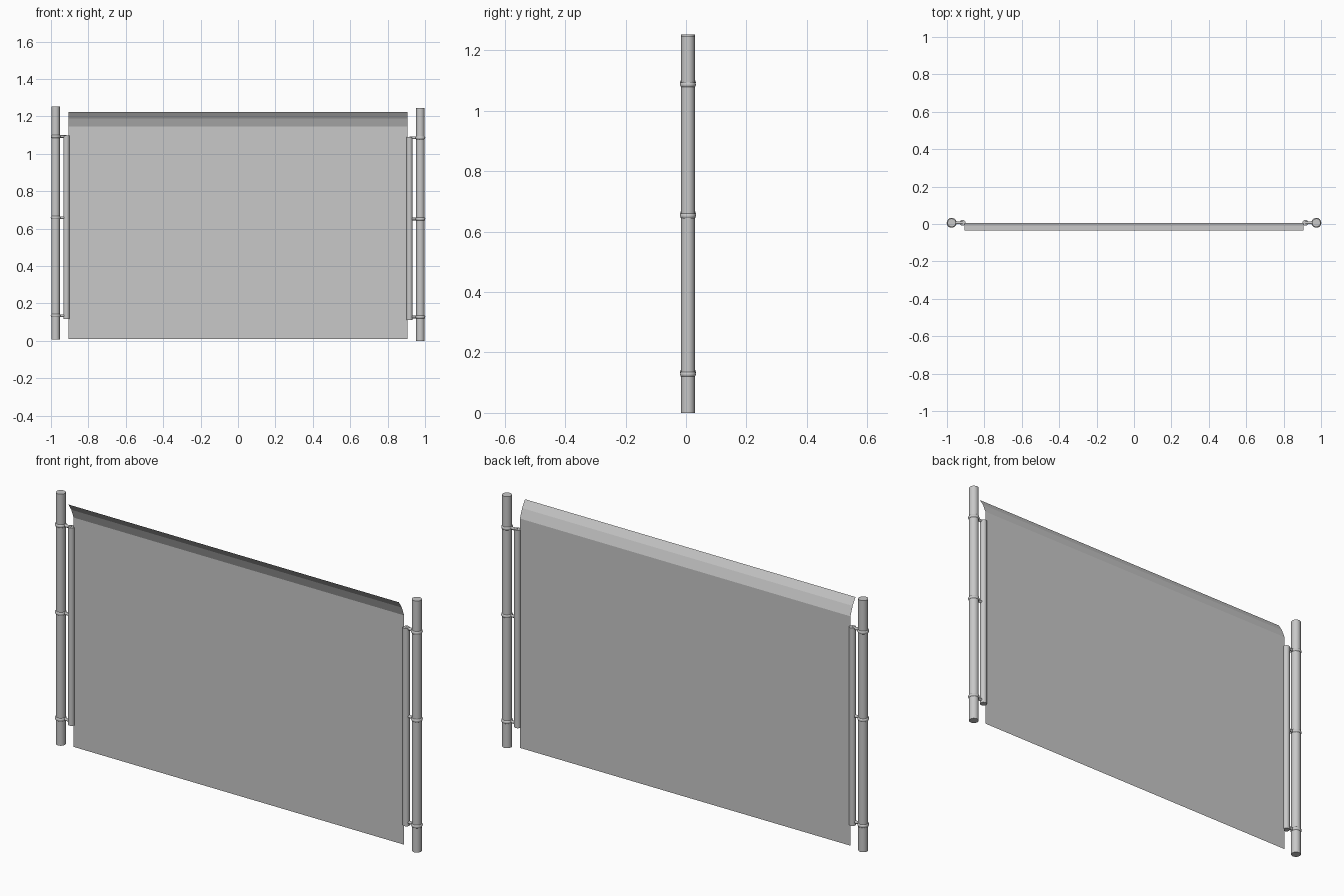
import bpy, math

cube = bpy.data.objects.get("Cube")
if cube:
    bpy.data.objects.remove(cube, do_unlink=True)

# Single grey finish
grey = bpy.data.materials.new("plain_grey")
grey.use_nodes = True
colour = (0.58, 0.58, 0.58, 1)
grey.diffuse_color = colour
grey.node_tree.nodes["Principled BSDF"].inputs["Base Color"].default_value = colour

AXIS_Y = 0.0065


def finish(name):
    ob = bpy.context.object
    ob.name = name
    ob.data.materials.append(grey)
    bpy.ops.object.shade_smooth_by_angle(angle=math.radians(40))
    return ob


def upright(name, x, radius, low, high):
    bpy.ops.mesh.primitive_cylinder_add(
        vertices=20, radius=radius, depth=high - low,
        location=(x, AXIS_Y, (low + high) / 2))
    return finish(name)


# Screen sheet with a lip bent forward along its top edge
profile = [(0.0065, 0.01), (0.0065, 1.145), (-0.011, 1.19), (-0.034, 1.225)]
half = 0.905
verts = [(x, y, z) for y, z in profile for x in (-half, half)]
faces = [(2 * i, 2 * i + 1, 2 * i + 3, 2 * i + 2) for i in range(len(profile) - 1)]
mesh = bpy.data.meshes.new("screen_sheet")
mesh.from_pydata(verts, [], faces)
mesh.materials.append(grey)
sheet = bpy.data.objects.new("screen_sheet", mesh)
bpy.context.collection.objects.link(sheet)

# Posts, edge rods, and the collars and arms joining them
for side, sx, drop in (("left", 1, 0.0), ("right", -1, 0.007)):
    post_x, rod_x = sx * 0.975, sx * 0.917
    upright(side + "_post", post_x, 0.0225, drop, 1.245 + drop)
    upright(side + "_edge_rod", rod_x, 0.016, 0.111 + drop, 1.09 + drop)
    for level, z in (("lower", 0.128), ("middle", 0.652), ("upper", 1.086)):
        z += drop
        bpy.ops.mesh.primitive_torus_add(
            major_segments=24, minor_segments=10, major_radius=0.0155,
            minor_radius=0.011, location=(post_x, AXIS_Y, z))
        finish(f"{side}_{level}_collar")
        bpy.ops.mesh.primitive_cylinder_add(
            vertices=12, radius=0.007, depth=abs(post_x - rod_x),
            location=((post_x + rod_x) / 2, AXIS_Y, z),
            rotation=(0, math.pi / 2, 0))
        finish(f"{side}_{level}_arm")
